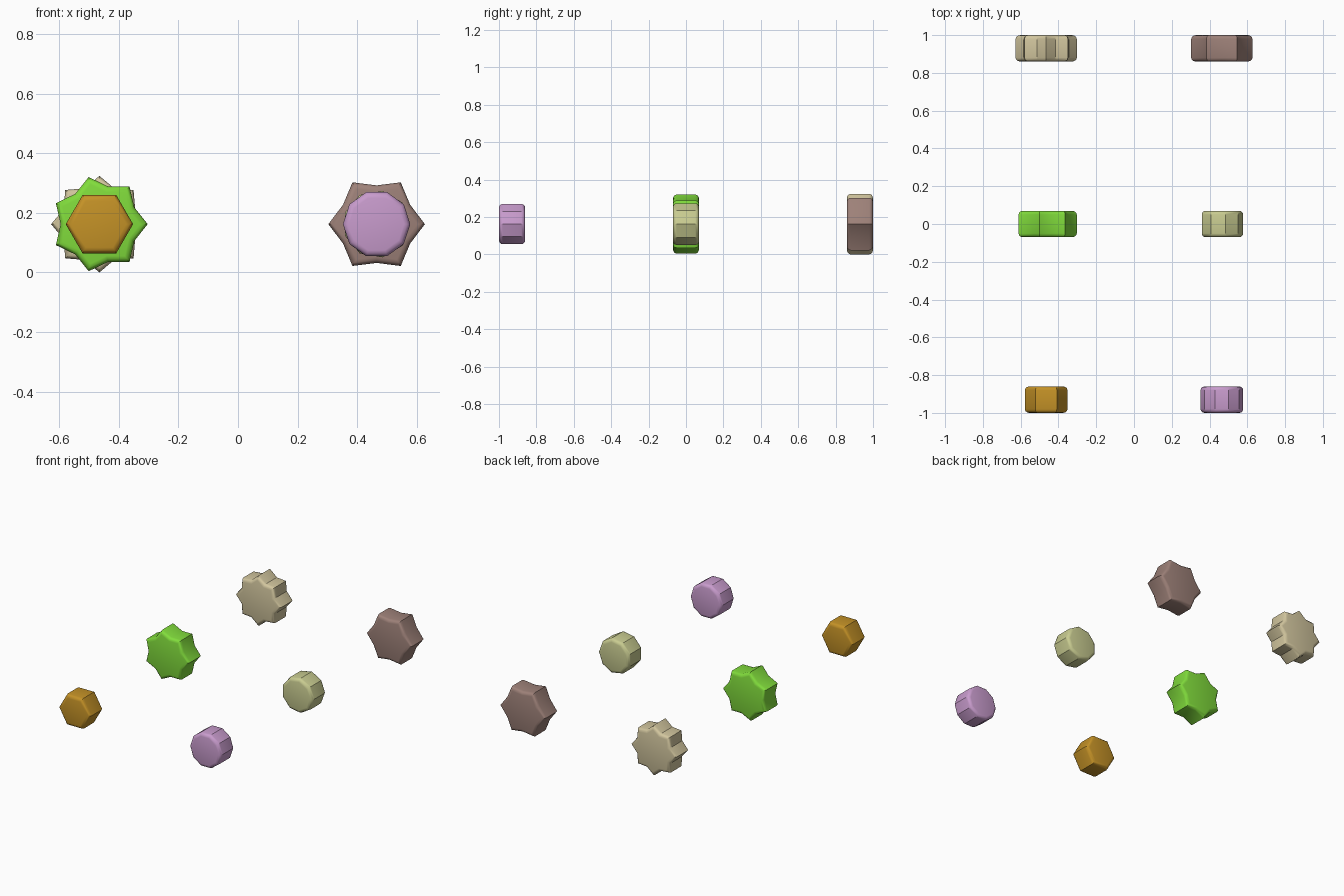
import bpy, bmesh, math

if "Cube" in bpy.data.objects:
    bpy.data.objects.remove(bpy.data.objects["Cube"])

DEPTH = 0.14      # thickness along y
CZ = 0.162        # height of all centres
BEVEL = 0.02


def knob(name, x, y, points, r_out, r_in, color):
    """Polygon or star prism along y with rounded rims (r_in=None: plain polygon)."""
    profile = []
    for i in range(points):
        a = 2 * math.pi * i / points
        profile.append((r_out * math.cos(a), r_out * math.sin(a)))
        if r_in:
            b = a + math.pi / points
            profile.append((r_in * math.cos(b), r_in * math.sin(b)))

    bm = bmesh.new()
    face = bm.faces.new([bm.verts.new((px, -DEPTH / 2, pz)) for px, pz in profile])
    ext = bmesh.ops.extrude_face_region(bm, geom=[face], use_keep_orig=True)
    top = [v for v in ext["geom"] if isinstance(v, bmesh.types.BMVert)]
    bmesh.ops.translate(bm, verts=top, vec=(0, DEPTH, 0))
    bmesh.ops.recalc_face_normals(bm, faces=bm.faces[:])

    # round both rims only, leaving the side corners crisp
    rims = [e for e in bm.edges if abs(e.verts[0].co.y - e.verts[1].co.y) < 1e-5]
    bmesh.ops.bevel(bm, geom=rims, offset=BEVEL, offset_type='OFFSET',
                    segments=3, profile=0.5, affect='EDGES')
    bmesh.ops.recalc_face_normals(bm, faces=bm.faces[:])

    mesh = bpy.data.meshes.new(name)
    bm.to_mesh(mesh)
    bm.free()
    obj = bpy.data.objects.new(name, mesh)
    bpy.context.collection.objects.link(obj)
    obj.location = (x, y, CZ)
    mat = bpy.data.materials.new(name + "_color")
    mat.diffuse_color = (*color, 1)
    mat.use_nodes = True
    mat.node_tree.nodes["Principled BSDF"].inputs["Base Color"].default_value = mat.diffuse_color
    mesh.materials.append(mat)

    bpy.ops.object.select_all(action='DESELECT')
    obj.select_set(True)
    bpy.context.view_layer.objects.active = obj
    bpy.ops.object.shade_smooth_by_angle(angle=math.radians(32))


X, Y = 0.465, 0.93
SMALL, TIP, VALLEY = 0.113, 0.162, 0.13

# plain polygon knobs
knob("hexagon_knob", -X, -Y, 6, SMALL, None, (0.56, 0.29, 0.02))
knob("decagon_knob", X, -Y, 10, SMALL, None, (0.58, 0.33, 0.61))
knob("nonagon_knob", X, 0, 9, SMALL, None, (0.58, 0.60, 0.28))
# star shaped knobs
knob("seven_point_knob", -X, 0, 7, TIP, VALLEY, (0.22, 0.72, 0.045))
knob("eight_point_knob", -X, Y, 8, TIP, VALLEY, (0.64, 0.56, 0.34))
knob("six_point_knob", X, Y, 6, TIP, VALLEY, (0.34, 0.22, 0.19))
